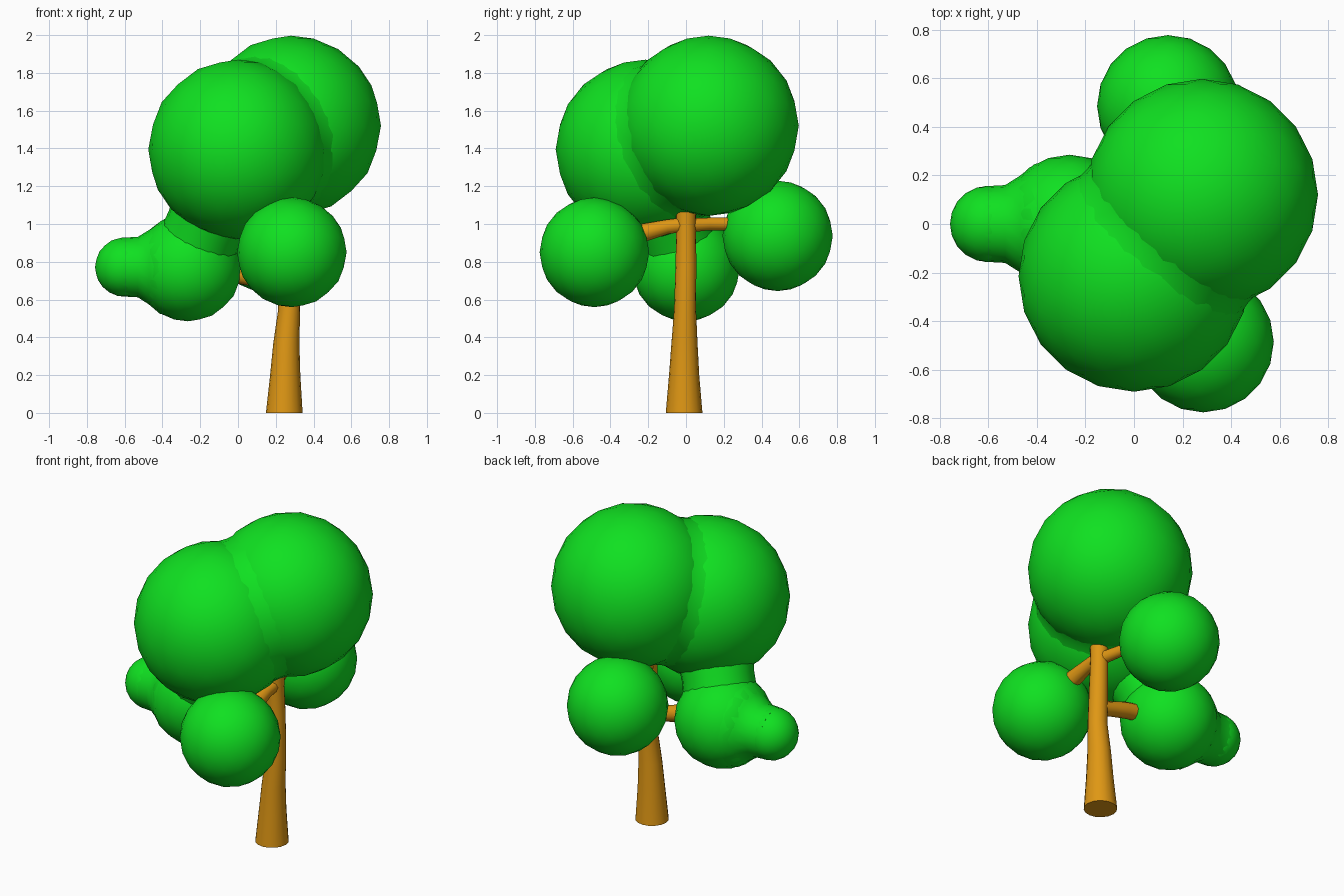
import bpy, bmesh, math
from mathutils import Vector

if "Cube" in bpy.data.objects:
    bpy.data.objects.remove(bpy.data.objects["Cube"])


def material(name, color):
    m = bpy.data.materials.new(name)
    m.diffuse_color = color
    m.use_nodes = True
    m.node_tree.nodes["Principled BSDF"].inputs["Base Color"].default_value = m.diffuse_color
    return m


GREEN = material("leaf_green", (0.005, 0.75, 0.015, 1))
BROWN = material("bark_brown", (0.74, 0.31, 0.007, 1))


def finish(bm, name, mat):
    bmesh.ops.recalc_face_normals(bm, faces=bm.faces)
    for f in bm.faces:
        f.smooth = len(f.verts) <= 4
    me = bpy.data.meshes.new(name)
    bm.to_mesh(me)
    bm.free()
    me.materials.append(mat)
    ob = bpy.data.objects.new(name, me)
    bpy.context.collection.objects.link(ob)
    return ob


def ball(name, center, r):
    bm = bmesh.new()
    bmesh.ops.create_icosphere(bm, subdivisions=3, radius=r)
    bmesh.ops.translate(bm, verts=bm.verts, vec=center)
    return finish(bm, name, GREEN)


def tube(name, points, radii, mat, sides=16, axis=None):
    """Round rings along a path, capped at both ends."""
    bm = bmesh.new()
    pts = [Vector(p) for p in points]
    rings = []
    for i, (p, r) in enumerate(zip(pts, radii)):
        d = Vector(axis) if axis else pts[min(i + 1, len(pts) - 1)] - pts[max(i - 1, 0)]
        q = d.to_track_quat('Z', 'Y')
        rings.append([bm.verts.new(p + q @ Vector((r * math.cos(a), r * math.sin(a), 0)))
                      for a in (2 * math.pi * k / sides for k in range(sides))])
    for lo, hi in zip(rings, rings[1:]):
        for k in range(sides):
            n = (k + 1) % sides
            bm.faces.new((lo[k], lo[n], hi[n], hi[k]))
    bm.faces.new(rings[0])
    bm.faces.new(rings[-1])
    return finish(bm, name, mat)


# Trunk: flared foot, slight lean, top buried in the crown
tube("trunk",
     [(.245, -.01, 0), (.25, -.01, .2), (.256, -.008, .37), (.271, -.005, .55),
      (.268, 0, .8), (.262, 0, .98), (.262, 0, 1.12)],
     [.097, .08, .069, .058, .055, .052, .055], BROWN, axis=(0, 0, 1))

# Branches to the three lower leaf clumps
tube("front_branch", [(.262, .02, 1.0), (.265, -.1, .985), (.27, -.22, .955), (.275, -.38, .91)],
     [.04, .04, .05, .05], BROWN, 10)
tube("back_branch", [(.262, -.02, .99), (.22, .12, 1.0), (.18, .28, 1.0), (.15, .42, .98)],
     [.04, .035, .035, .035], BROWN, 10)
tube("left_branch", [(.268, 0, .66), (.17, 0, .69), (.07, 0, .72), (-.1, 0, .75)],
     [.045, .045, .05, .05], BROWN, 10)

# Leaf clumps
top = Vector((.28, .12, 1.52))
mid = Vector((0, -.215, 1.395))
left = Vector((-.265, 0, .77))
ball("crown_top", top, .477)
ball("crown_middle", mid, .475)
ball("front_clump", (.285, -.485, .85), .29)
ball("back_clump", (.14, .485, .937), .292)
ball("left_clump", left, .285)
ball("left_tip", (-.6, 0, .772), .157)

# Soft leafy necks joining the chain of clumps
tube("left_neck", [(-.62, 0, .772), (-.53, 0, .772), (-.47, 0, .772), (-.41, 0, .771), (-.35, 0, .77)],
     [.155, .16, .198, .246, .26], GREEN, 20)
tube("rise_neck", [left, left.lerp(mid, .35), left.lerp(mid, .7)], [.22, .21, .23], GREEN, 20)
tube("crown_neck", [top.lerp(mid, t) for t in (.2, .35, .5, .65, .8)],
     [.452, .436, .43, .436, .45], GREEN, 28)
